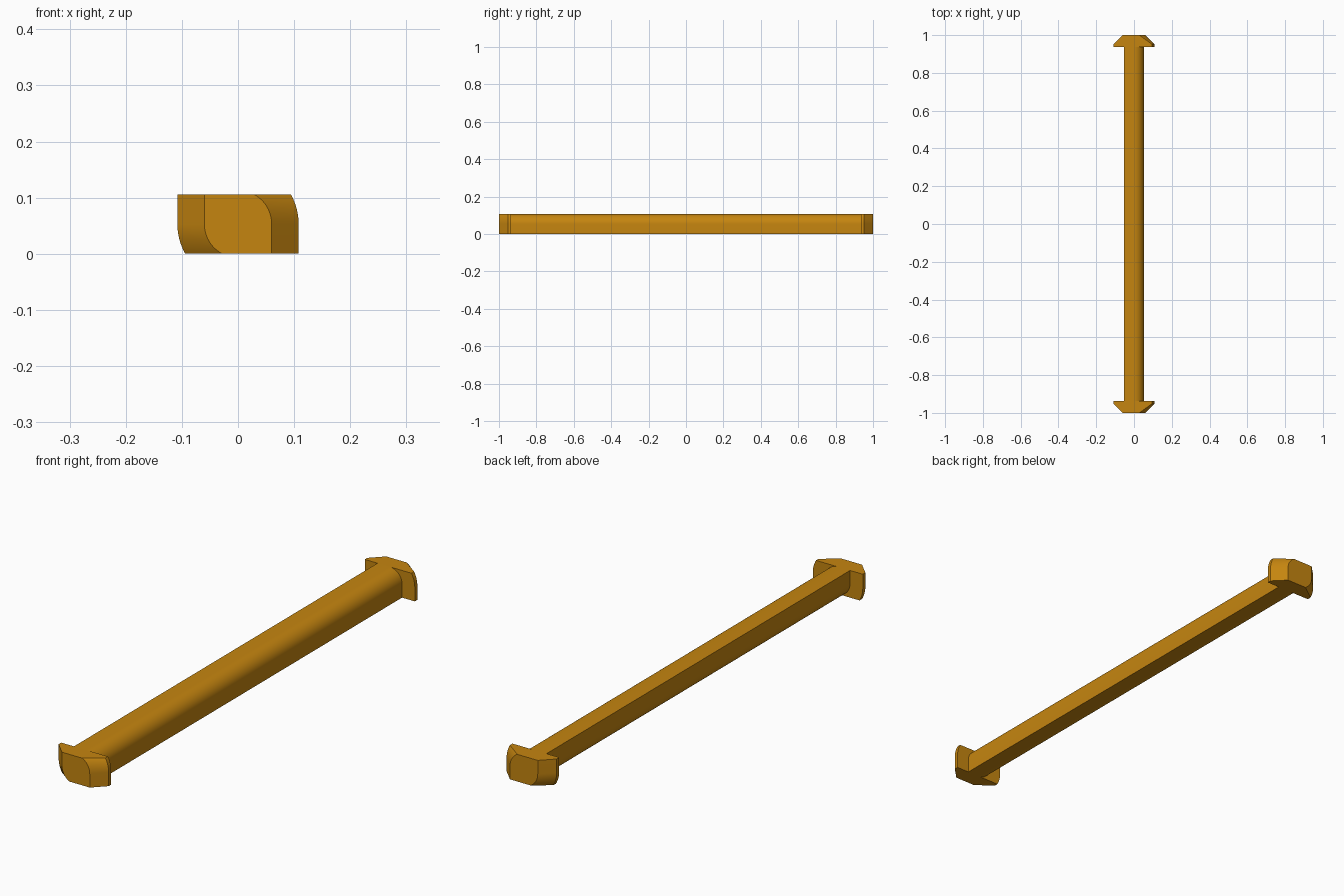
import bpy, bmesh, math

if "Cube" in bpy.data.objects:
    bpy.data.objects.remove(bpy.data.objects["Cube"])

H = 0.053          # half thickness of the slab
SHAFT_R = 0.053
HEAD_R = 0.108
TIP_R = 0.06
SHOULDER = 0.936   # y where the head starts
ARC = 12

mat = bpy.data.materials.new("amber")
mat.diffuse_color = (0.56, 0.235, 0.005, 1)
mat.use_nodes = True
mat.node_tree.nodes["Principled BSDF"].inputs["Base Color"].default_value = mat.diffuse_color


def section(r):
    """Cross-section: two opposite corners round, two square, clipped to the slab."""
    top = math.asin(min(1.0, H / r))
    half = [(r * math.cos(top * i / ARC), r * math.sin(top * i / ARC)) for i in range(ARC + 1)]
    half.append((-r, H))
    return half + [(-x, -z) for x, z in half]


def loft(name, stations):
    """Join cross-sections of the given (y, radius) stations into a closed solid."""
    bm = bmesh.new()
    rings = [[bm.verts.new((x, y, z + H)) for x, z in section(r)] for y, r in stations]
    n = len(rings[0])
    for a, b in zip(rings, rings[1:]):
        for i in range(n):
            j = (i + 1) % n
            bm.faces.new((a[i], a[j], b[j], b[i]))
    bm.faces.new(rings[0])
    bm.faces.new(rings[-1])
    bmesh.ops.recalc_face_normals(bm, faces=bm.faces)
    me = bpy.data.meshes.new(name)
    bm.to_mesh(me)
    bm.free()
    me.materials.append(mat)
    ob = bpy.data.objects.new(name, me)
    bpy.context.collection.objects.link(ob)
    bpy.ops.object.select_all(action='DESELECT')
    ob.select_set(True)
    bpy.context.view_layer.objects.active = ob
    bpy.ops.object.shade_smooth_by_angle(angle=math.radians(30))


# Long bar
loft("shaft", [(-SHOULDER, SHAFT_R), (SHOULDER, SHAFT_R)])

# Chamfered heads at both ends
for name, s in (("front_head", -1), ("back_head", 1)):
    loft(name, [(s * SHOULDER, HEAD_R), (s * 0.952, HEAD_R), (s * 1.0, TIP_R)])
